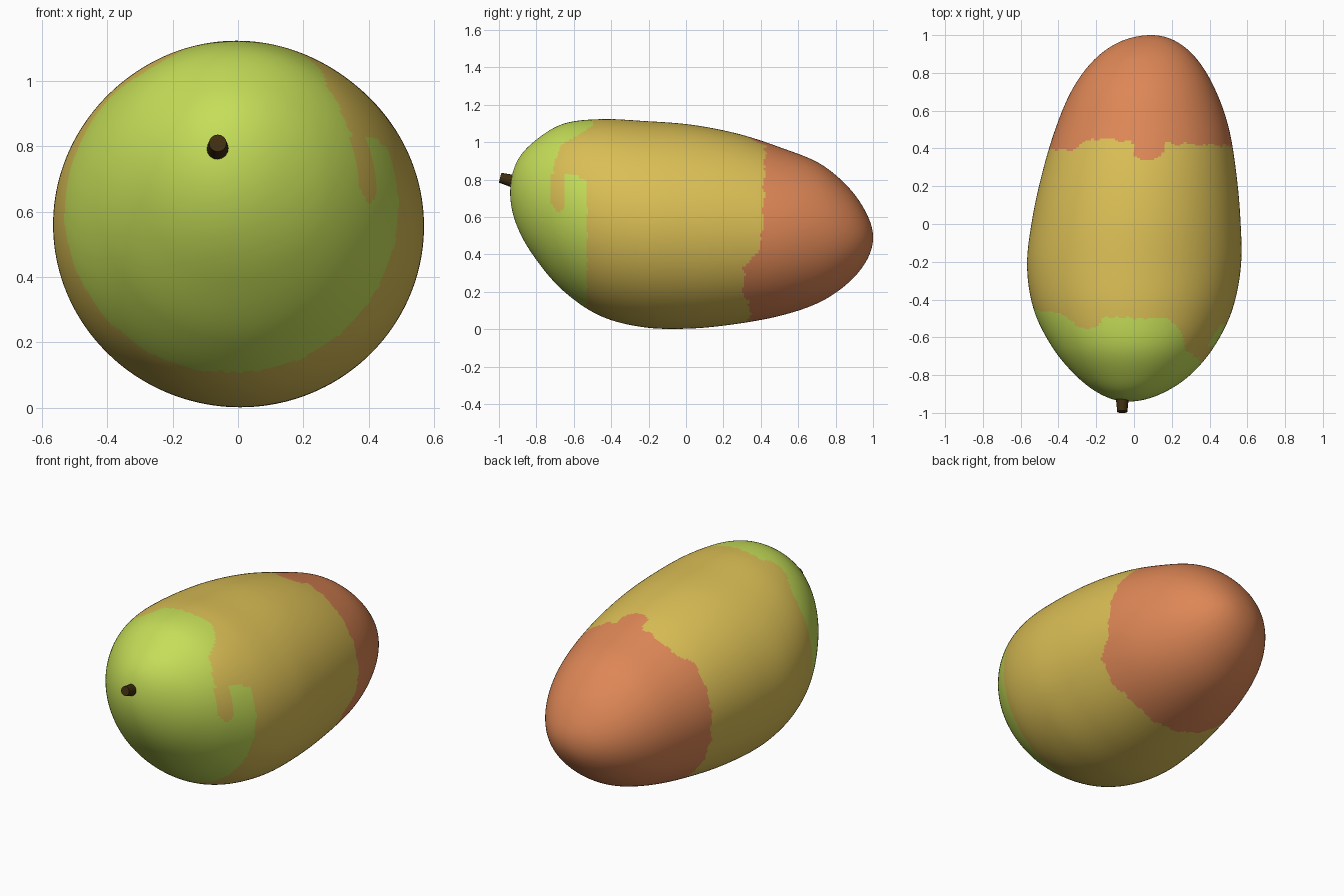
import bpy, bmesh, math
from mathutils import Vector

if "Cube" in bpy.data.objects:
    bpy.data.objects.remove(bpy.data.objects["Cube"])

RINGS, SIDES = 300, 168


def material(name, rgb):
    m = bpy.data.materials.new(name)
    m.diffuse_color = (*rgb, 1)
    m.use_nodes = True
    m.node_tree.nodes["Principled BSDF"].inputs["Base Color"].default_value = m.diffuse_color
    return m


green = material("ripening green", (0.558, 0.730, 0.098))
yellow = material("golden yellow", (0.701, 0.515, 0.091))
orange = material("blush orange", (0.730, 0.242, 0.093))
brown = material("stem brown", (0.050, 0.027, 0.005))

# Outlines of the fruit, sampled every 15 degrees from stem pole to tip pole
TOP = [.73, .89, 1.005, 1.098, 1.123, 1.113, 1.093, 1.044, .968, .885, .757, .615, .49]
BOTTOM = [.73, .56, .385, .205, .07, .01, .004, .03, .075, .145, .25, .37, .49]
LEFT = [-.03, -.165, -.30, -.43, -.53, -.566, -.538, -.483, -.412, -.325, -.21, -.07, .09]
RIGHT = [-.03, .125, .285, .42, .52, .566, .563, .54, .50, .428, .335, .222, .09]


def smooth_loop(a, b):
    """Closed spline through outline a and back along b; position in steps."""
    pts = a + b[-2:0:-1]
    n = len(pts)

    def f(u):
        i = math.floor(u)
        t = u - i
        p0, p1, p2, p3 = (pts[(i + k) % n] for k in (-1, 0, 1, 2))
        return 0.5 * (2 * p1 + (p2 - p0) * t + (2 * p0 - 5 * p1 + 4 * p2 - p3) * t * t
                      + (3 * p1 - p0 - 3 * p2 + p3) * t ** 3)
    return f


vertical = smooth_loop(TOP, BOTTOM)
sideways = smooth_loop(LEFT, RIGHT)


def lookup(table, a):
    for (a0, v0), (a1, v1) in zip(table, table[1:]):
        if a0 <= a <= a1:
            return v0 + (v1 - v0) * (a - a0) / (a1 - a0)
    return table[-1][1]


# Colour borders: y position by angle round the fruit (0 = right, 90 = top)
GREEN_EDGE = [(-90, -.53), (22, -.53), (24, -.71), (35, -.70), (48, -.67), (57, -.58),
              (62, -.54), (68, -.50), (90, -.50), (107, -.49), (113, -.55), (126, -.55),
              (137, -.47), (180, -.45), (225, -.49), (270, -.53)]
ORANGE_EDGE = [(-90, .34), (-55, .34), (-45, .31), (-25, .31), (-10, .40), (0, .41),
               (45, .42), (74, .43), (77, .35), (93, .34), (96, .44), (125, .45),
               (138, .39), (180, .40), (225, .37), (270, .34)]


def skin_colour(a, y):
    wobble = .006 * math.sin(a * .35) + .004 * math.sin(a * .83)
    if y > lookup(ORANGE_EDGE, a) + wobble:
        return 2
    # yellow streak running down into the green on the right
    streak = -4 < a < 24 and abs(y + .685) < .036 * min(1, math.sqrt(max(0, a + 4) / 5))
    if y < lookup(GREEN_EDGE, a) + wobble * .5 and not streak:
        return 0
    return 1


# Fruit body: elliptical sections lofted along y
bm = bmesh.new()
rings = []
for i in range(1, RINGS):
    u = 12 * i / RINGS
    y = .03 - .97 * math.cos(math.pi * i / RINGS)
    t, b = vertical(u), vertical(24 - u)
    l, r = sideways(u), sideways(24 - u)
    ring = []
    for k in range(SIDES):
        a = 2 * math.pi * k / SIDES
        ring.append(bm.verts.new(((l + r) / 2 + (r - l) / 2 * math.cos(a), y,
                                  (t + b) / 2 + (t - b) / 2 * math.sin(a))))
    rings.append(ring)
front = bm.verts.new((LEFT[0], -.94, TOP[0]))
back = bm.verts.new((LEFT[-1], 1, TOP[-1]))
for k in range(SIDES):
    j = (k + 1) % SIDES
    angle = ((k + .5) * 360 / SIDES + 90) % 360 - 90
    for p, q in zip(rings, rings[1:]):
        f = bm.faces.new((p[k], p[j], q[j], q[k]))
        f.material_index = skin_colour(angle, (p[k].co.y + q[k].co.y) / 2)
    bm.faces.new((front, rings[0][j], rings[0][k])).material_index = 0
    bm.faces.new((back, rings[-1][k], rings[-1][j])).material_index = 2
for f in bm.faces:
    f.smooth = True
bmesh.ops.recalc_face_normals(bm, faces=bm.faces[:])
mesh = bpy.data.meshes.new("fruit_body")
bm.to_mesh(mesh)
bm.free()
for m in (green, yellow, orange):
    mesh.materials.append(m)
bpy.context.collection.objects.link(bpy.data.objects.new("fruit_body", mesh))

# Short stem stub, tilted slightly upwards
start, end = Vector((-.062, -.90, .785)), Vector((-.062, -.994, .81))
axis = end - start
bpy.ops.mesh.primitive_cone_add(vertices=16, radius1=.036, radius2=.027, depth=axis.length,
                                location=(start + end) / 2,
                                rotation=axis.to_track_quat('Z', 'Y').to_euler())
stem = bpy.context.object
stem.name = "stem"
stem.data.materials.append(brown)
bpy.ops.object.shade_smooth_by_angle(angle=math.radians(40))
